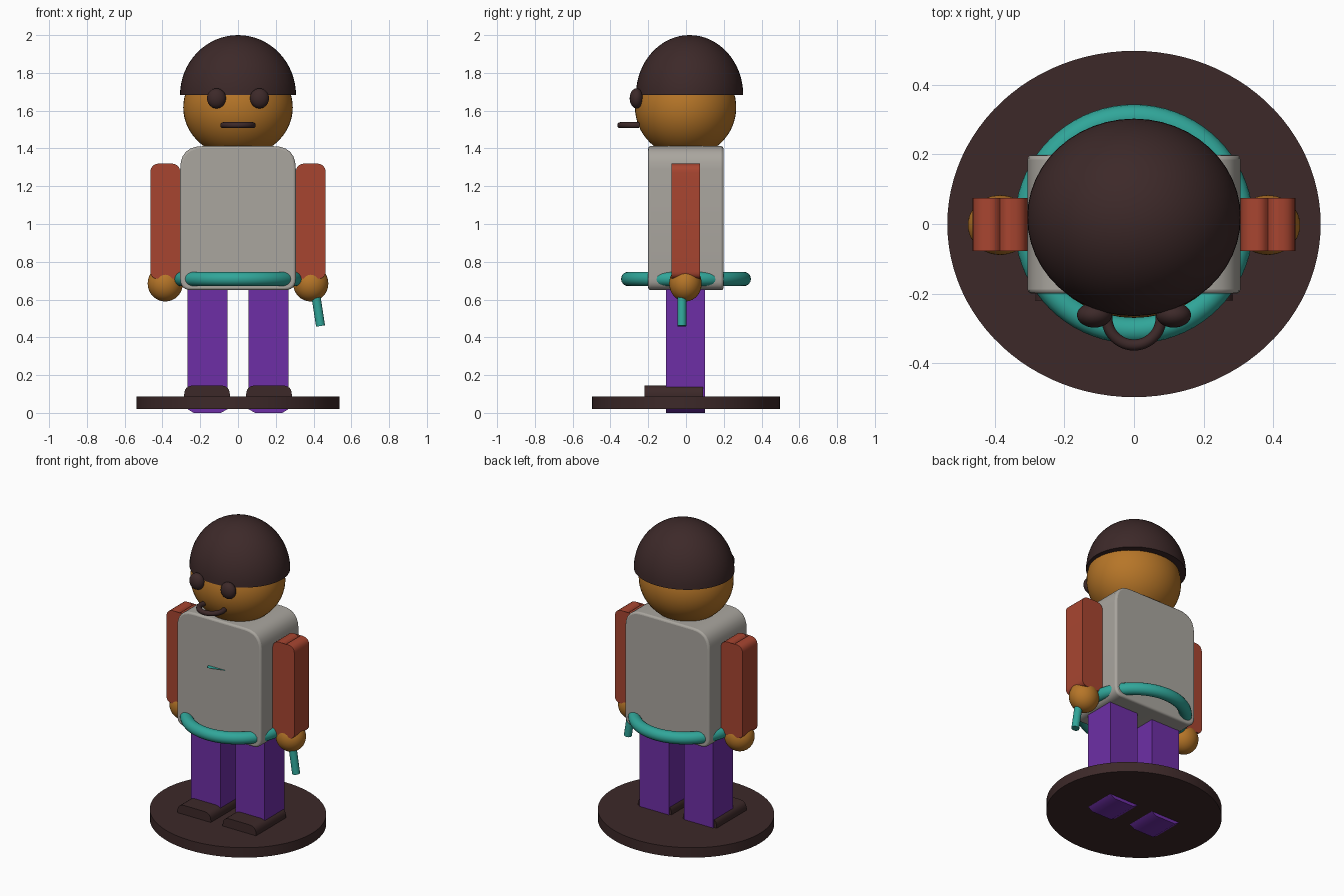
import bpy, bmesh
from math import sin, cos, pi, radians
from mathutils import Vector

cube = bpy.data.objects.get("Cube")
if cube:
    bpy.data.objects.remove(cube, do_unlink=True)


def material(name, r, g, b):
    m = bpy.data.materials.new(name)
    m.use_nodes = True
    m.diffuse_color = (r, g, b, 1)
    m.node_tree.nodes["Principled BSDF"].inputs["Base Color"].default_value = (r, g, b, 1)
    return m


DARK = material("dark brown", 0.046, 0.022, 0.022)
SKIN = material("ochre skin", 0.47, 0.18, 0.021)
GREY = material("warm grey", 0.40, 0.38, 0.345)
RUST = material("rust red", 0.39, 0.06, 0.03)
PURPLE = material("purple", 0.155, 0.028, 0.38)
TEAL = material("teal", 0.03, 0.38, 0.32)


def finish(bm, name, mat, bevel=0):
    bmesh.ops.recalc_face_normals(bm, faces=bm.faces)
    mesh = bpy.data.meshes.new(name)
    bm.to_mesh(mesh)
    bm.free()
    ob = bpy.data.objects.new(name, mesh)
    bpy.context.collection.objects.link(ob)
    mesh.materials.append(mat)
    if bevel:
        mod = ob.modifiers.new("soft edges", 'BEVEL')
        mod.width, mod.segments, mod.limit_method = bevel, 3, 'ANGLE'
        mod.angle_limit = radians(50)
    bpy.ops.object.select_all(action='DESELECT')
    ob.select_set(True)
    bpy.context.view_layer.objects.active = ob
    bpy.ops.object.shade_smooth_by_angle(angle=radians(35))
    return ob


def ball(name, mat, centre, radii, half=False):
    """Ellipsoid, or its upper half with a flat underside."""
    bm = bmesh.new()
    bmesh.ops.create_uvsphere(bm, u_segments=48, v_segments=32, radius=1)
    if half:
        geom = bm.verts[:] + bm.edges[:] + bm.faces[:]
        bmesh.ops.bisect_plane(bm, geom=geom, plane_co=(0, 0, 0), plane_no=(0, 0, 1),
                               clear_inner=True)
        bmesh.ops.holes_fill(bm, edges=[e for e in bm.edges if e.is_boundary])
    bmesh.ops.scale(bm, vec=radii, verts=bm.verts)
    bmesh.ops.translate(bm, vec=centre, verts=bm.verts)
    return finish(bm, name, mat)


def rounded(corners, steps=6):
    """Round polygon corners given as (x, z, radius)."""
    out = []
    for i, (x, z, r) in enumerate(corners):
        p = Vector((x, z))
        a = Vector(corners[i - 1][:2]) - p
        b = Vector(corners[(i + 1) % len(corners)][:2]) - p
        if r == 0:
            out.append(p)
            continue
        a, b = p + a.normalized() * r, p + b.normalized() * r
        for k in range(steps + 1):
            t = k / steps
            out.append(a * (1 - t) ** 2 * 1.0 + p * 2 * t * (1 - t) + b * t * t)
    return out


def extrude(name, mat, corners, y0, y1, bevel=0):
    """Front profile swept along the depth axis."""
    bm = bmesh.new()
    face = bm.faces.new([bm.verts.new((p.x, y0, p.y)) for p in rounded(corners)])
    new = bmesh.ops.extrude_face_region(bm, geom=[face])["geom"]
    bmesh.ops.translate(bm, vec=(0, y1 - y0, 0),
                        verts=[v for v in new if isinstance(v, bmesh.types.BMVert)])
    return finish(bm, name, mat, bevel)


def tube(name, mat, points, radius, closed=False, sides=16):
    """Round tube along a path lying in a horizontal plane or a straight line."""
    bm = bmesh.new()
    n, rings = len(points), []
    for i, p in enumerate(points):
        nxt = points[(i + 1) % n] if closed else points[min(i + 1, n - 1)]
        prv = points[i - 1] if closed or i else p
        d = (nxt - prv).normalized()
        u = d.cross(Vector((0, 0, 1))).normalized()
        v = u.cross(d)
        rings.append([bm.verts.new(p + radius * (u * cos(2 * pi * k / sides) + v * sin(2 * pi * k / sides)))
                      for k in range(sides)])
    for i in range(n if closed else n - 1):
        a, b = rings[i], rings[(i + 1) % n]
        for k in range(sides):
            j = (k + 1) % sides
            bm.faces.new((a[k], a[j], b[j], b[k]))
    if not closed:
        bm.faces.new(rings[0])
        bm.faces.new(rings[-1])
    return finish(bm, name, mat)


# Oval stand
bm = bmesh.new()
bmesh.ops.create_cone(bm, cap_ends=True, segments=96, radius1=1, radius2=1, depth=0.065)
bmesh.ops.scale(bm, vec=(0.537, 0.498, 1), verts=bm.verts)
bmesh.ops.translate(bm, vec=(0, 0, 0.053), verts=bm.verts)
finish(bm, "stand", DARK)

# Paired limbs and eyes
for side, s in (("left", 1), ("right", -1)):
    def prof(pts):
        return [(x * s, z, r) for x, z, r in pts]

    extrude(side + "_leg", PURPLE, prof([(0.055, 0.02, 0), (0.09, 0, 0), (0.235, 0, 0), (0.267, 0.02, 0),
                                         (0.267, 0.7, 0), (0.055, 0.7, 0)]), -0.105, 0.1)
    extrude(side + "_shoe", DARK, prof([(0.043, 0.06, 0), (0.285, 0.06, 0), (0.285, 0.145, 0.05),
                                        (0.043, 0.145, 0.05)]), -0.22, 0.09)
    extrude(side + "_arm", RUST, prof([(0.306, 0.71, 0.04), (0.464, 0.71, 0.04), (0.464, 1.32, 0.05),
                                       (0.4, 1.32, 0.015), (0.385, 1.302, 0), (0.37, 1.32, 0.015),
                                       (0.306, 1.32, 0.05)]), -0.078, 0.075)
    ball(side + "_hand", SKIN, (0.385 * s, -0.003, 0.685), (0.093, 0.086, 0.095))
    ball(side + "_eye", DARK, (0.114 * s, -0.262, 1.665), (0.05, 0.036, 0.053))

# Shirt with rounded shoulders
extrude("shirt", GREY, [(-0.306, 0.65, 0.06), (0.306, 0.65, 0.06), (0.306, 1.412, 0.12),
                        (-0.306, 1.412, 0.12)], -0.2, 0.198, bevel=0.012)

# Thin chest badge
bm = bmesh.new()
badge = [(-0.08, -0.195), (0.07, -0.195), (-0.06, -0.235)]
tri = bm.faces.new([bm.verts.new((x, y, 1.1)) for x, y in badge])
bmesh.ops.solidify(bm, geom=[tri], thickness=0.003)
finish(bm, "chest_badge", TEAL)

# Belt ring
belt = [Vector((0.306 * cos(a), 0.306 * sin(a), 0.709)) for a in (2 * pi * k / 72 for k in range(72))]
tube("belt", TEAL, belt, 0.038, closed=True)

# Stick held in the left hand
tube("stick", TEAL, [Vector((0.4, -0.022, 0.7)), Vector((0.437, -0.022, 0.46))], 0.024)

# Head, hair cap and mouth
ball("head", SKIN, (0, -0.002, 1.617), (0.29, 0.268, 0.262))
ball("hair", DARK, (0, 0.019, 1.682), (0.307, 0.284, 0.318), half=True)
mouth = [Vector((0.078 * cos(a), -0.27 + 0.078 * sin(a), 1.523))
         for a in (pi + pi * k / 24 for k in range(-2, 27))]
tube("mouth", DARK, mouth, 0.016)
